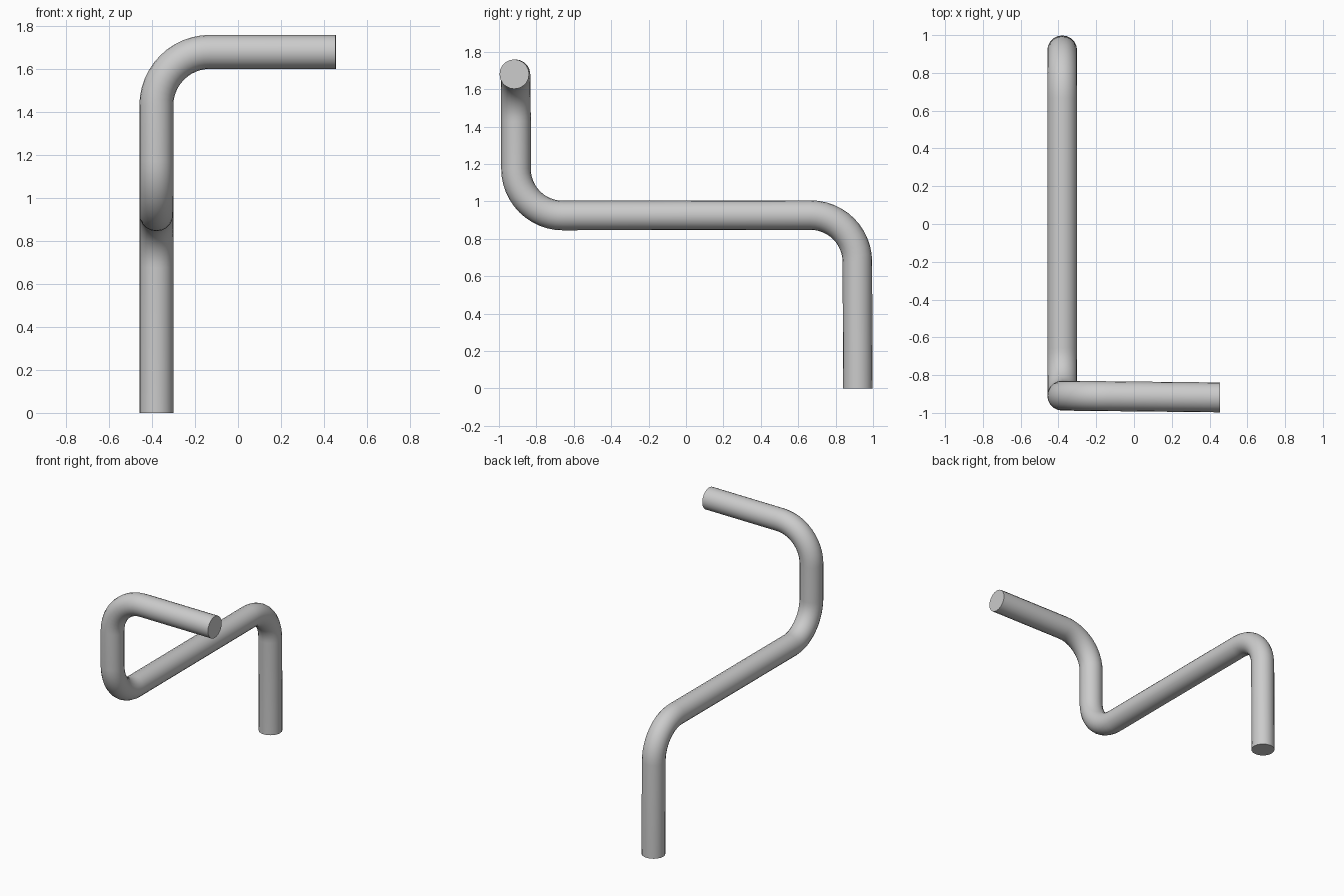
import bpy
import math
from mathutils import Vector

if "Cube" in bpy.data.objects:
    bpy.data.objects.remove(bpy.data.objects["Cube"])

PIPE_R = 0.079
BEND_R = 0.25
STEPS = 12

# corner points of the pipe centreline
corners = [Vector(p) for p in (
    (-0.38, 0.919, 0.0),
    (-0.38, 0.915, 0.927),
    (-0.38, -0.909, 0.924),
    (-0.38, -0.909, 1.68),
    (0.455, -0.918, 1.68),
)]


def fillet(a, b, c, r):
    """Points of a circular arc rounding the corner b."""
    u, v = (a - b).normalized(), (c - b).normalized()
    half = u.angle(v) / 2
    centre = b + (u + v).normalized() * (r / math.sin(half))
    d = r / math.tan(half)
    s, e = b + u * d - centre, b + v * d - centre
    sweep = s.angle(e)
    return [centre + (s * math.sin((1 - i / STEPS) * sweep)
                      + e * math.sin(i / STEPS * sweep)) / math.sin(sweep)
            for i in range(STEPS + 1)]


# centreline with rounded bends
path = [corners[0]]
for a, b, c in zip(corners, corners[1:], corners[2:]):
    path += fillet(a, b, c, BEND_R)
path.append(corners[-1])

# round pipe with closed ends
curve = bpy.data.curves.new("bent_pipe", 'CURVE')
curve.dimensions = '3D'
curve.bevel_depth = PIPE_R
curve.bevel_resolution = 8
curve.use_fill_caps = True
spline = curve.splines.new('POLY')
spline.points.add(len(path) - 1)
for pt, co in zip(spline.points, path):
    pt.co = (*co, 1)

pipe = bpy.data.objects.new("bent_pipe", curve)
bpy.context.collection.objects.link(pipe)
bpy.context.view_layer.objects.active = pipe
pipe.select_set(True)
bpy.ops.object.convert(target='MESH')
pipe = bpy.context.object

# weld the caps, then smooth the wall and keep the rims sharp
bpy.ops.object.mode_set(mode='EDIT')
bpy.ops.mesh.select_all(action='SELECT')
bpy.ops.mesh.remove_doubles(threshold=0.0001)
bpy.ops.mesh.normals_make_consistent(inside=False)
bpy.ops.object.mode_set(mode='OBJECT')
bpy.ops.object.shade_smooth_by_angle(angle=math.radians(40))
